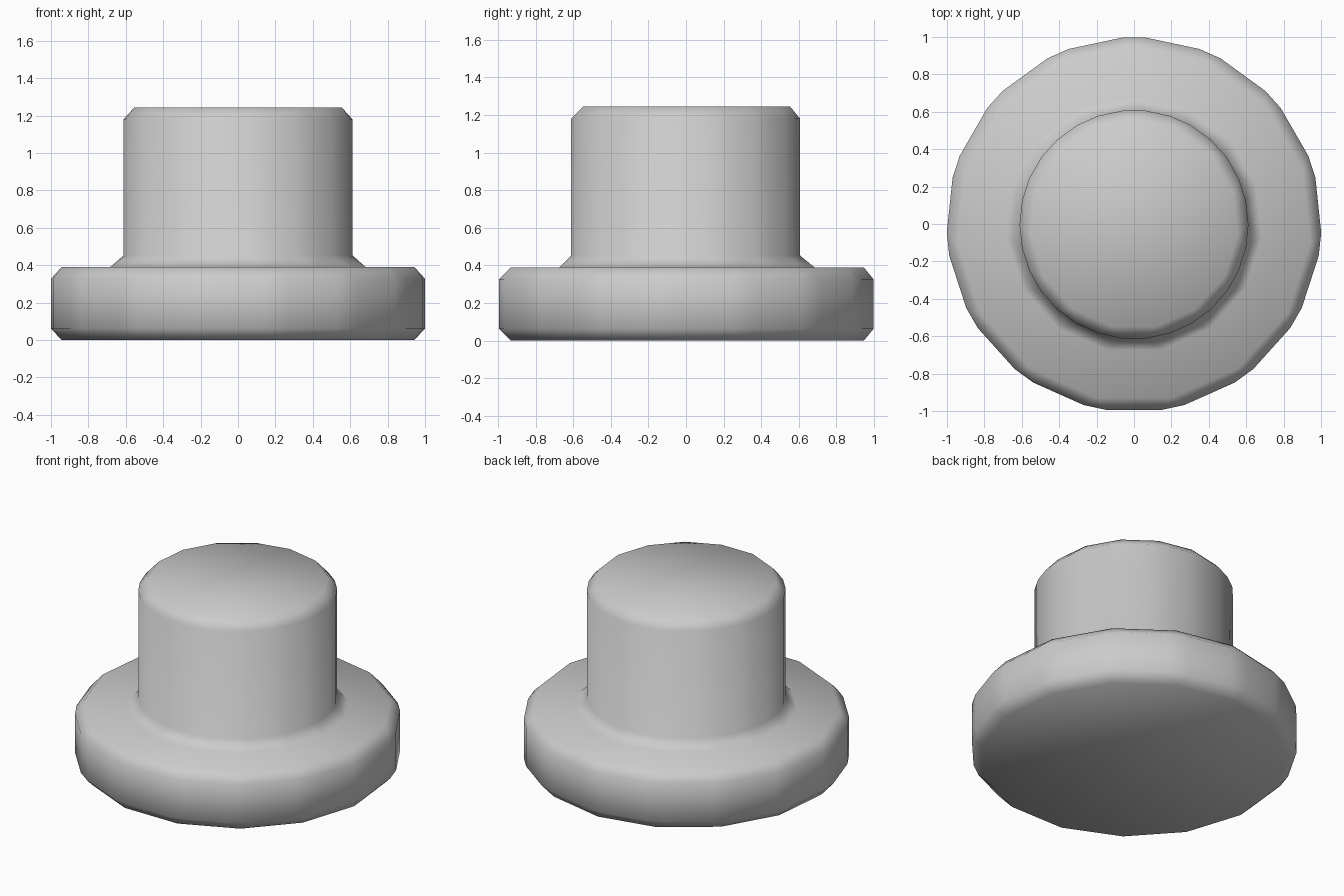
import bpy, bmesh, math
from mathutils import Vector

if "Cube" in bpy.data.objects:
    bpy.data.objects.remove(bpy.data.objects["Cube"])

SIDES, STEP = 15, math.radians(24)
BASE_R, POST_R = 1.013, 0.622
SHELF_Z, TOP_Z = 0.39, 1.244

bm = bmesh.new()

# Stepped 15-sided profile: wide base, flat shelf, narrow post
rings = []
for r, z in [(BASE_R, 0), (BASE_R, SHELF_Z), (POST_R, SHELF_Z), (POST_R, TOP_Z)]:
    rings.append([bm.verts.new((r * math.cos(math.pi / 2 + i * STEP),
                                r * math.sin(math.pi / 2 + i * STEP) - 0.003, z))
                  for i in range(SIDES)])
for lo, hi in zip(rings, rings[1:]):
    for i in range(SIDES):
        j = (i + 1) % SIDES
        bm.faces.new((lo[i], lo[j], hi[j], hi[i]))
bm.faces.new(rings[0][::-1])
bm.faces.new(rings[-1])
bm.normal_update()

# Single-segment chamfer on every corner, leaving the flat shelf edges alone
edges = [e for e in bm.edges if e.calc_face_angle(0) > math.radians(10)]
bmesh.ops.bevel(bm, geom=edges, offset=0.063, offset_type='OFFSET',
                segments=1, profile=0.5, affect='EDGES')
bmesh.ops.recalc_face_normals(bm, faces=bm.faces[:])
for f in bm.faces:
    f.smooth = True

mesh = bpy.data.meshes.new("stepped_knob")
bm.to_mesh(mesh)
bm.free()
knob = bpy.data.objects.new("stepped_knob", mesh)
bpy.context.collection.objects.link(knob)
